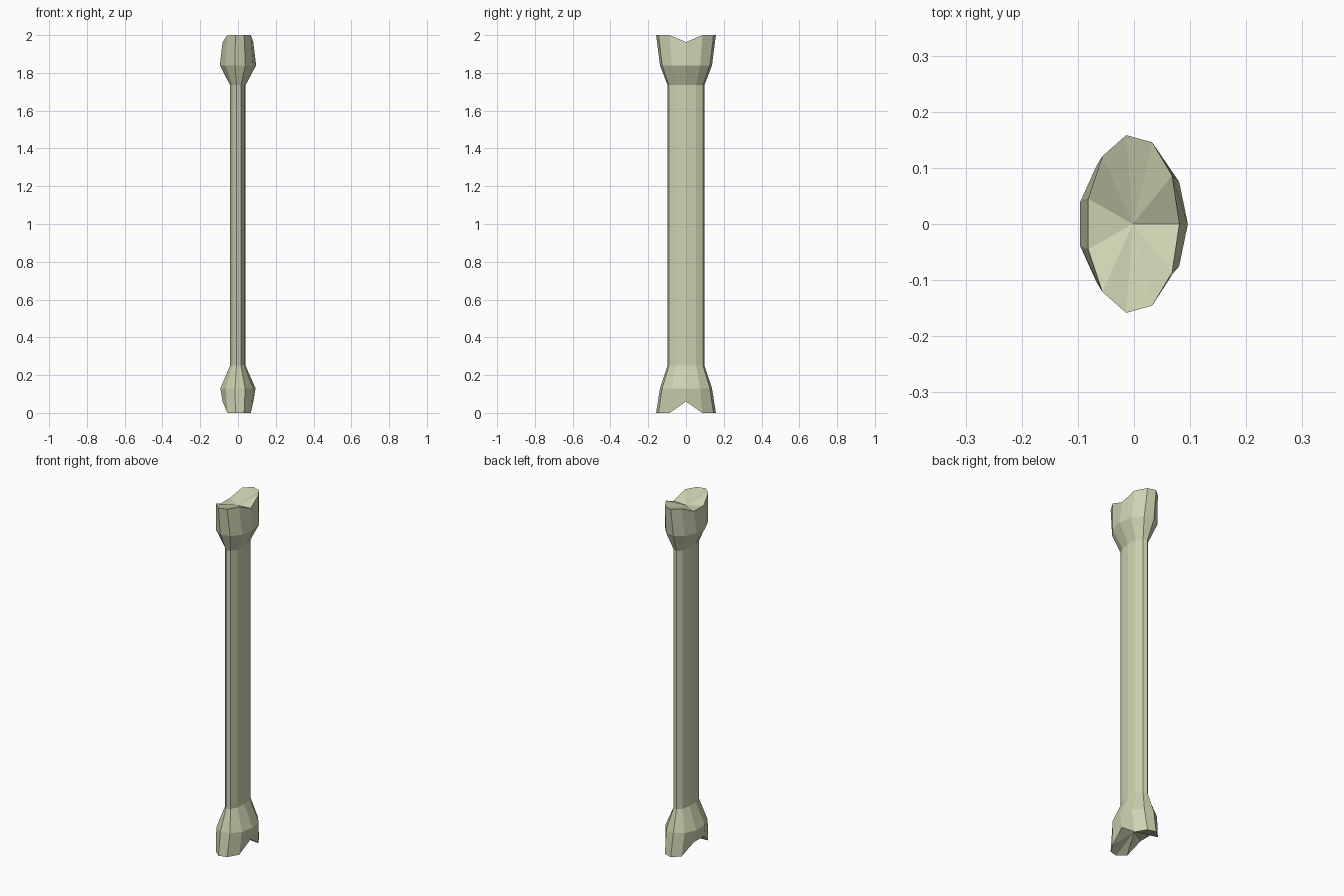
import bpy, bmesh, math

if "Cube" in bpy.data.objects:
    bpy.data.objects.remove(bpy.data.objects["Cube"])

SIDES = 11
X_SHIFT = -0.002

# Ring profile: z, x radius, y radius, z for notch side, z for centre line
rings = [
    (0.0, 0.083, 0.160, 0.06),
    (0.13, 0.095, 0.139, None),
    (0.25, 0.042, 0.099, None),
    (1.735, 0.042, 0.099, None),
    (1.84, 0.098, 0.139, None),
    (2.0, 0.083, 0.160, 1.963),
]

bm = bmesh.new()


def make_ring(z, rx, ry, notch):
    verts = []
    for i in range(SIDES):
        a = 2 * math.pi * i / SIDES
        # the end rings dip where they cross the groove along x
        on_groove = notch is not None and i in (0, 5, 6)
        verts.append(bm.verts.new((rx * math.cos(a) + X_SHIFT,
                                   ry * math.sin(a),
                                   notch if on_groove else z)))
    return verts


loops = [make_ring(*r) for r in rings]

# Shaft and flared knuckles
for low, high in zip(loops, loops[1:]):
    for i in range(SIDES):
        j = (i + 1) % SIDES
        bm.faces.new((low[i], low[j], high[j], high[i]))

# Grooved end caps
for loop, z in ((loops[0], 0.064), (loops[-1], 1.96)):
    centre = bm.verts.new((X_SHIFT, 0, z))
    for i in range(SIDES):
        bm.faces.new((loop[i], loop[(i + 1) % SIDES], centre))

bmesh.ops.recalc_face_normals(bm, faces=bm.faces)
mesh = bpy.data.meshes.new("bone")
bm.to_mesh(mesh)
bm.free()

bone = bpy.data.objects.new("bone", mesh)
bpy.context.collection.objects.link(bone)

# Pale bone colour
mat = bpy.data.materials.new("bone_colour")
mat.diffuse_color = (0.62, 0.64, 0.44, 1)
mat.use_nodes = True
mat.node_tree.nodes["Principled BSDF"].inputs["Base Color"].default_value = mat.diffuse_color
mesh.materials.append(mat)
